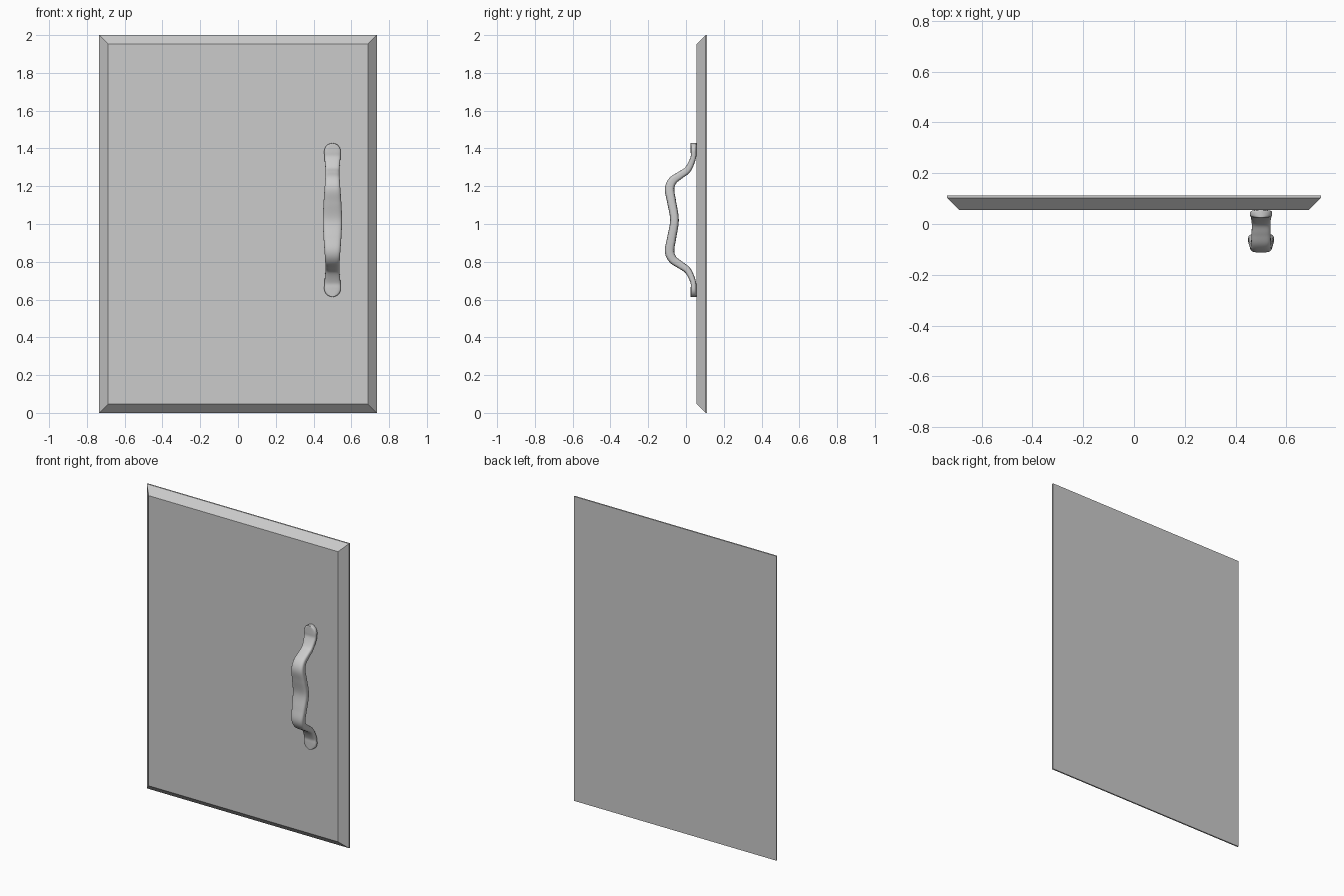
import bpy, bmesh, math
from mathutils import Vector

if "Cube" in bpy.data.objects:
    bpy.data.objects.remove(bpy.data.objects["Cube"])


def make_object(name, bm, loc=(0, 0, 0)):
    bmesh.ops.recalc_face_normals(bm, faces=bm.faces[:])
    mesh = bpy.data.meshes.new(name)
    bm.to_mesh(mesh)
    bm.free()
    ob = bpy.data.objects.new(name, mesh)
    ob.location = loc
    bpy.context.collection.objects.link(ob)
    return ob


def bridge(bm, a, b):
    for i in range(len(a)):
        j = (i + 1) % len(a)
        bm.faces.new((a[i], a[j], b[j], b[i]))


# Door panel: thin square lip at the back, wide chamfer to the front face
bm = bmesh.new()
rings = []
for y, inset in ((0.112, 0), (0.103, 0), (0.056, 0.047)):
    x, z = 0.735 - inset, 1.0 - inset
    rings.append([bm.verts.new((sx * x, y, 1 + sz * z))
                  for sx, sz in ((-1, -1), (1, -1), (1, 1), (-1, 1))])
for a, b in zip(rings, rings[1:]):
    bridge(bm, a, b)
bm.faces.new(rings[0])
bm.faces.new(rings[-1])
make_object("door_panel", bm)

# Handle stations, middle to tip: height, depth, half width, half thickness
keys = [Vector(k) for k in (
    (0.000, -0.061, 0.051, 0.023), (0.095, -0.076, 0.047, 0.024),
    (0.164, -0.087, 0.042, 0.025), (0.208, -0.070, 0.039, 0.023),
    (0.238, -0.030, 0.037, 0.020), (0.268, 0.010, 0.037, 0.018),
    (0.325, 0.037, 0.042, 0.015), (0.363, 0.040, 0.044, 0.015))]
first = keys[1].copy()
first[0] *= -1
ext = [first] + keys + [keys[-1] + Vector((0.04, 0.0, 0, 0))]

# Smooth curve through the stations
fine = []
STEPS = 7
for i in range(1, len(keys)):
    p0, p1, p2, p3 = (ext[i + k].copy() for k in (-1, 0, 1, 2))
    m1 = (p2 - p0) / 2
    m2 = (p3 - p1) / 2
    for s in range(STEPS):
        t = s / STEPS
        fine.append(p1 * (2*t**3 - 3*t**2 + 1) + m1 * (t**3 - 2*t**2 + t)
                    + p2 * (3*t**2 - 2*t**3) + m2 * (t**3 - t**2))
# Rounded tip
for s in range(11):
    a = math.radians(88) * s / 10
    fine.append(Vector((0.363 + 0.044 * math.sin(a), 0.040,
                        0.044 * math.cos(a), 0.015)))

# Sweep a rounded-rectangle section along one half
bm = bmesh.new()
N = 24
rings = []
for i, p in enumerate(fine):
    nxt = fine[min(i + 1, len(fine) - 1)]
    prv = fine[i - 1] if i else nxt
    dz, dy = nxt[0] - prv[0], nxt[1] - prv[1]
    if i == 0:
        dz, dy = 1, 0
    length = math.hypot(dz, dy)
    ny, nz = dz / length, -dy / length
    ring = []
    for k in range(N):
        a = math.tau * (k + 0.5) / N
        c, s = math.cos(a), math.sin(a)
        u = math.copysign(abs(c) ** 0.55, c) * p[2]
        v = math.copysign(abs(s) ** 0.55, s) * p[3]
        z = p[0] + nz * v
        ring.append(bm.verts.new((u, p[1] + ny * v, z)))
    rings.append(ring)
for a, b in zip(rings, rings[1:]):
    bridge(bm, a, b)
bm.faces.new(rings[-1])
handle = make_object("pull_handle", bm, (0.5, 0, 1.021))

# Mirror to the lower half
mod = handle.modifiers.new("mirror", 'MIRROR')
mod.use_axis = (False, False, True)
mod.merge_threshold = 0.0005

bpy.ops.object.select_all(action='DESELECT')
handle.select_set(True)
bpy.context.view_layer.objects.active = handle
bpy.ops.object.shade_smooth_by_angle(angle=math.radians(40))
# Keep the mirror ahead of any shading modifier
for f in handle.data.polygons:
    f.use_smooth = True
